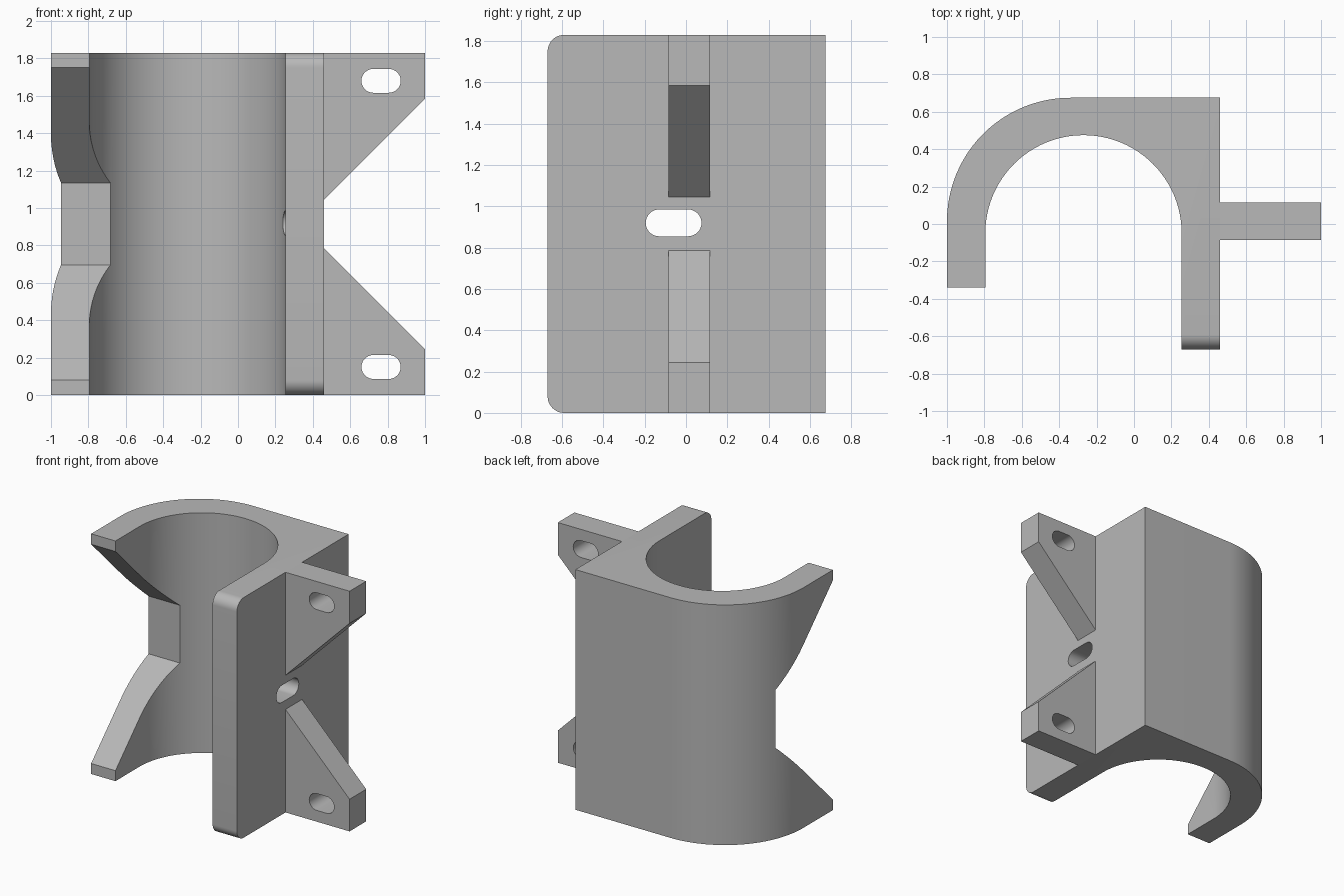
import bpy, bmesh, math
from mathutils import Vector

cube = bpy.data.objects.get("Cube")
if cube:
    bpy.data.objects.remove(cube, do_unlink=True)

HEIGHT = 1.83
MID = HEIGHT / 2

grey = bpy.data.materials.new("plain grey")
grey.use_nodes = True
colour = (0.48, 0.48, 0.48, 1)
grey.diffuse_color = colour
grey.node_tree.nodes["Principled BSDF"].inputs["Base Color"].default_value = colour


def arc(cx, cy, r, start, end, steps=24):
    """Points along an arc, angles in degrees."""
    angles = [math.radians(start + (end - start) * i / steps) for i in range(steps + 1)]
    return [(cx + r * math.cos(a), cy + r * math.sin(a)) for a in angles]


def slot(cx, cy, length, width):
    """Outline of a slot with round ends."""
    r = width / 2
    d = length / 2 - r
    return arc(cx + d, cy, r, -90, 90, 16) + arc(cx - d, cy, r, 90, 270, 16)


def prism(name, outline, axis, low, high):
    """Extrude an outline along an axis; the outline uses the other two axes in order."""
    def place(p, h):
        c = list(p)
        c.insert("xyz".index(axis), h)
        return Vector(c)

    bm = bmesh.new()
    face = bm.faces.new([bm.verts.new(place(p, low)) for p in outline])
    new = bmesh.ops.extrude_face_region(bm, geom=[face])["geom"]
    shift = place((0, 0), high - low)
    bmesh.ops.translate(bm, vec=shift, verts=[v for v in new if isinstance(v, bmesh.types.BMVert)])
    bmesh.ops.recalc_face_normals(bm, faces=bm.faces)
    mesh = bpy.data.meshes.new(name)
    bm.to_mesh(mesh)
    bm.free()
    ob = bpy.data.objects.new(name, mesh)
    bpy.context.collection.objects.link(ob)
    mesh.materials.append(grey)
    return ob


def cut(ob, cutter):
    """Subtract the cutter and remove it."""
    mod = ob.modifiers.new("cut", "BOOLEAN")
    mod.operation = "DIFFERENCE"
    mod.solver = "EXACT"
    mod.object = cutter
    bpy.context.view_layer.objects.active = ob
    bpy.ops.object.modifier_apply(modifier=mod.name)
    bpy.data.objects.remove(cutter, do_unlink=True)


def smooth(ob):
    bpy.ops.object.select_all(action="DESELECT")
    ob.select_set(True)
    bpy.context.view_layer.objects.active = ob
    bpy.ops.object.shade_smooth_by_angle(angle=math.radians(30))


# Hook-shaped body: short curved arm on the right, long straight leg on the left
outline = [(-1, -0.34)]
outline += arc(-0.34, 0.015, 0.66, 180, 90)
outline += [(0.46, 0.675), (0.46, -0.67), (0.255, -0.67)]
outline += arc(-0.27, -0.05, 0.525, 0, 180, 48)
outline += [(-0.795, -0.34)]
body = prism("hook_body", outline, "z", 0, HEIGHT)

# Rounded front corners of the long leg
bm = bmesh.new()
bm.from_mesh(body.data)
corners = [e for e in bm.edges
           if all(v.co.y < -0.6 for v in e.verts)
           and abs(e.verts[0].co.z - e.verts[1].co.z) < 0.01]
bmesh.ops.bevel(bm, geom=corners, offset=0.08, segments=10, profile=0.5, affect="EDGES")
bm.to_mesh(body.data)
bm.free()

# Tapered notch in the curved arm
notch = [(-0.44, 1.85), (0.275, 1.135), (0.275, HEIGHT - 1.135), (-0.44, HEIGHT - 1.85)]
cut(body, prism("notch_cutter", notch, "x", -1.2, -0.3))

# Slot through the long leg
cut(body, prism("leg_slot_cutter", slot(-0.06, 0.92, 0.27, 0.13), "x", 0.1, 0.6))
smooth(body)

# Upper and lower gusset tabs, each with a slot
for name, side in (("upper_tab", 1), ("lower_tab", -1)):
    shape = [(0.46, MID), (1, MID), (1, 0.67), (0.46, 0.13)]
    shape = [(0.46, 0.13), (1, 0.67), (1, MID), (0.46, MID)]
    tab = prism(name, [(x, MID + side * z) for x, z in shape], "y", -0.085, 0.115)
    hole = slot(0.765, MID + side * 0.765, 0.21, 0.128)
    cut(tab, prism("tab_slot_cutter", hole, "y", -0.2, 0.2))
    smooth(tab)
